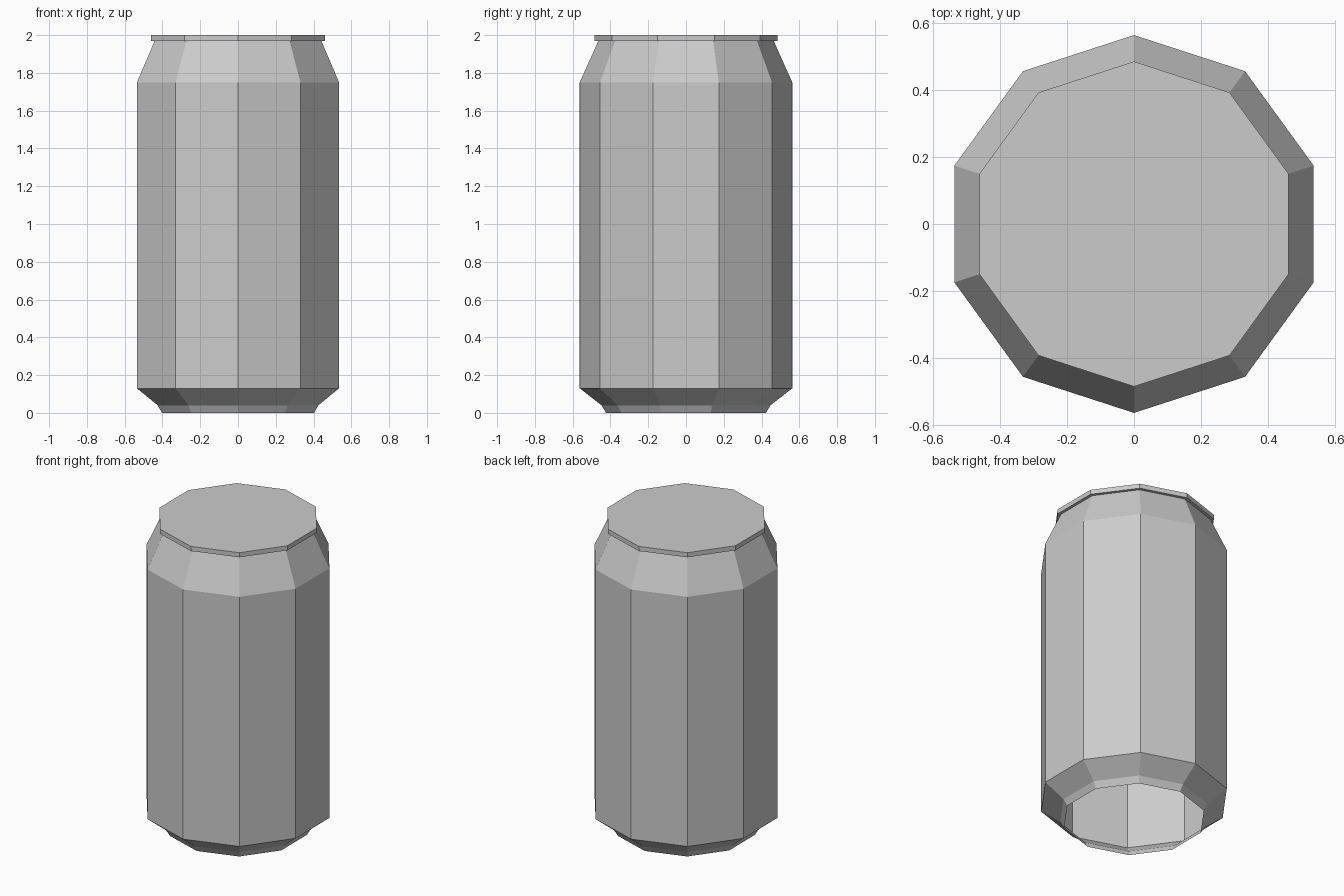
import bpy, bmesh, math

if "Cube" in bpy.data.objects:
    bpy.data.objects.remove(bpy.data.objects["Cube"])

SIDES = 10


def lathe(name, profile, cap_top=False):
    """Sweep a (radius, z) profile, bottom to top, into a flat-sided shell."""
    bm = bmesh.new()
    rings = []
    for r, z in profile:
        ring = []
        for i in range(SIDES):
            a = math.radians(90) + 2 * math.pi * i / SIDES
            ring.append(bm.verts.new((r * math.cos(a), r * math.sin(a), z)))
        rings.append(ring)
    for low, high in zip(rings, rings[1:]):
        for i in range(SIDES):
            j = (i + 1) % SIDES
            bm.faces.new((low[i], low[j], high[j], high[i]))
    if cap_top:
        bm.faces.new(rings[-1])
    mesh = bpy.data.meshes.new(name)
    bm.to_mesh(mesh)
    bm.free()
    obj = bpy.data.objects.new(name, mesh)
    bpy.context.collection.objects.link(obj)
    return obj


# Can body: open foot, lower chamfer, straight wall, sloped shoulder
lathe("can_body", [(0.423, 0), (0.447, 0.04), (0.5625, 0.13),
                   (0.5625, 1.75), (0.464, 1.97)])

# Lid: small overhanging rim with a flat top
lathe("can_lid", [(0.464, 1.97), (0.484, 1.97), (0.484, 2.0)], cap_top=True)
